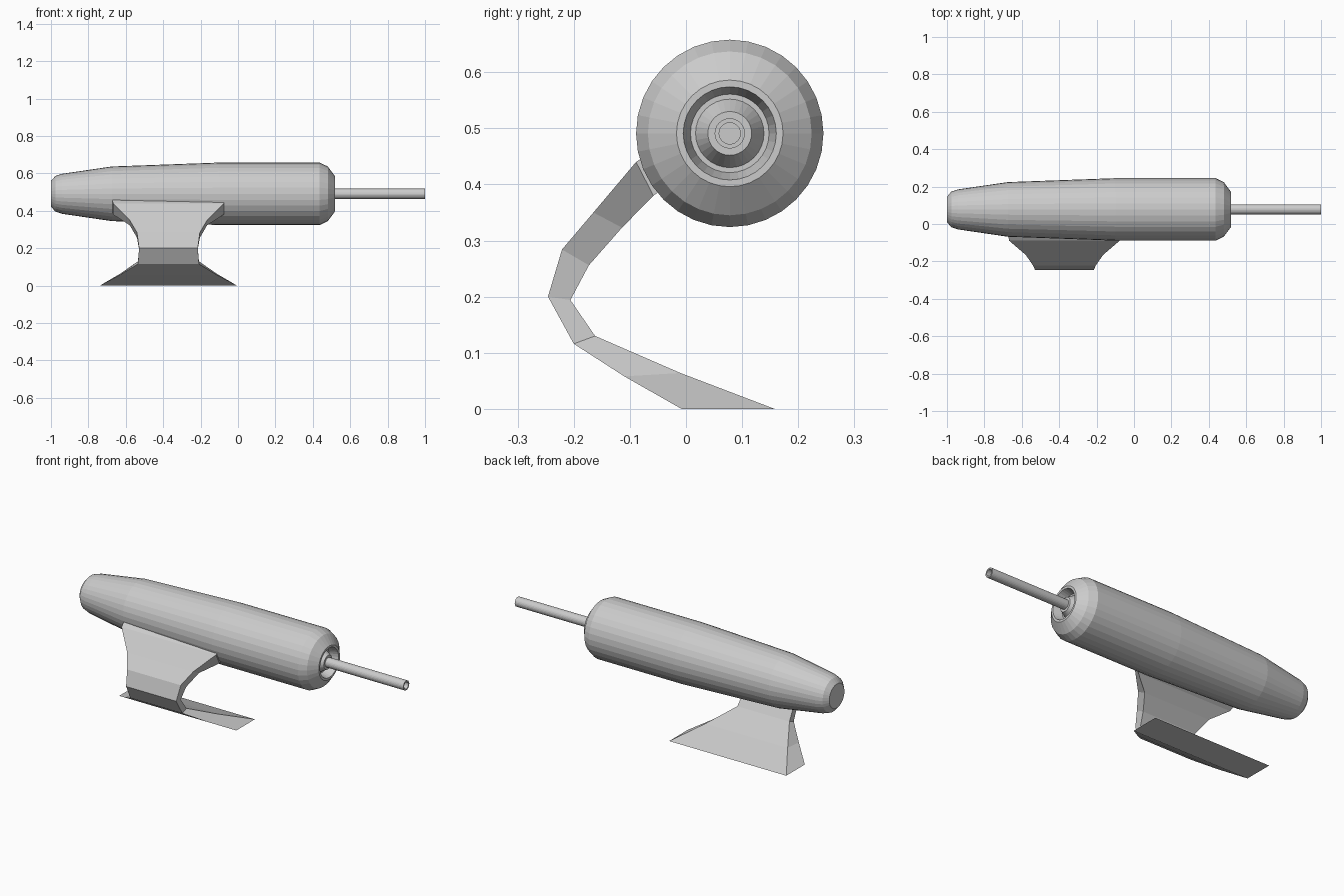
import bpy, bmesh, math

if "Cube" in bpy.data.objects:
    bpy.data.objects.remove(bpy.data.objects["Cube"])

AXIS_Y, AXIS_Z = 0.078, 0.491


def make_object(name, bm):
    bmesh.ops.recalc_face_normals(bm, faces=bm.faces)
    mesh = bpy.data.meshes.new(name)
    bm.to_mesh(mesh)
    bm.free()
    obj = bpy.data.objects.new(name, mesh)
    bpy.context.collection.objects.link(obj)
    return obj


def lathe(name, profile, sides):
    """Turn (x, radius) points around the body axis and cap both ends."""
    bm = bmesh.new()
    rings = []
    for x, r in profile:
        rings.append([bm.verts.new((x,
                                    AXIS_Y + r * math.cos(2 * math.pi * i / sides),
                                    AXIS_Z + r * math.sin(2 * math.pi * i / sides)))
                      for i in range(sides)])
    for a, b in zip(rings, rings[1:]):
        for i in range(sides):
            j = (i + 1) % sides
            bm.faces.new((a[i], a[j], b[j], b[i]))
    bm.faces.new(rings[0])
    bm.faces.new(rings[-1])
    return make_object(name, bm)


# Tapered handle body with recessed nose and inner cone
lathe("handle_body", [
    (-1.0, 0.068), (-0.977, 0.095), (-0.94, 0.107), (-0.675, 0.146),
    (-0.1, 0.167), (0.437, 0.167), (0.48, 0.146), (0.518, 0.095),
    (0.518, 0.083), (0.47, 0.070), (0.47, 0.061), (0.51, 0.039)], 32)

# Hollow rod sticking out of the nose
lathe("rod_tube", [(0.46, 0.027), (1.0, 0.027), (1.0, 0.019), (0.9, 0.019)], 24)

# Curved stand: cross-section stations as (outer yz, inner yz, half width in x)
stations = [
    ((-0.060, 0.460), (-0.030, 0.400), 0.300),
    ((-0.089, 0.440), (-0.058, 0.380), 0.296),
    ((-0.165, 0.350), (-0.114, 0.323), 0.207),
    ((-0.221, 0.284), (-0.173, 0.256), 0.168),
    ((-0.246, 0.200), (-0.206, 0.194), 0.157),
    ((-0.200, 0.116), (-0.162, 0.130), 0.163),
    ((-0.110, 0.058), (-0.010, 0.064), 0.258),
    ((-0.008, 0.000), (0.158, 0.000), 0.367),
]
CENTRE_X = -0.372
bm = bmesh.new()
loops = []
for (oy, oz), (iy, iz), w in stations:
    loops.append([bm.verts.new(p) for p in (
        (CENTRE_X - w, oy, oz), (CENTRE_X + w, oy, oz),
        (CENTRE_X + w, iy, iz), (CENTRE_X - w, iy, iz))])
for a, b in zip(loops, loops[1:]):
    for i in range(4):
        j = (i + 1) % 4
        bm.faces.new((a[i], a[j], b[j], b[i]))
bm.faces.new(loops[0])
bm.faces.new(loops[-1])
make_object("curved_stand", bm)
